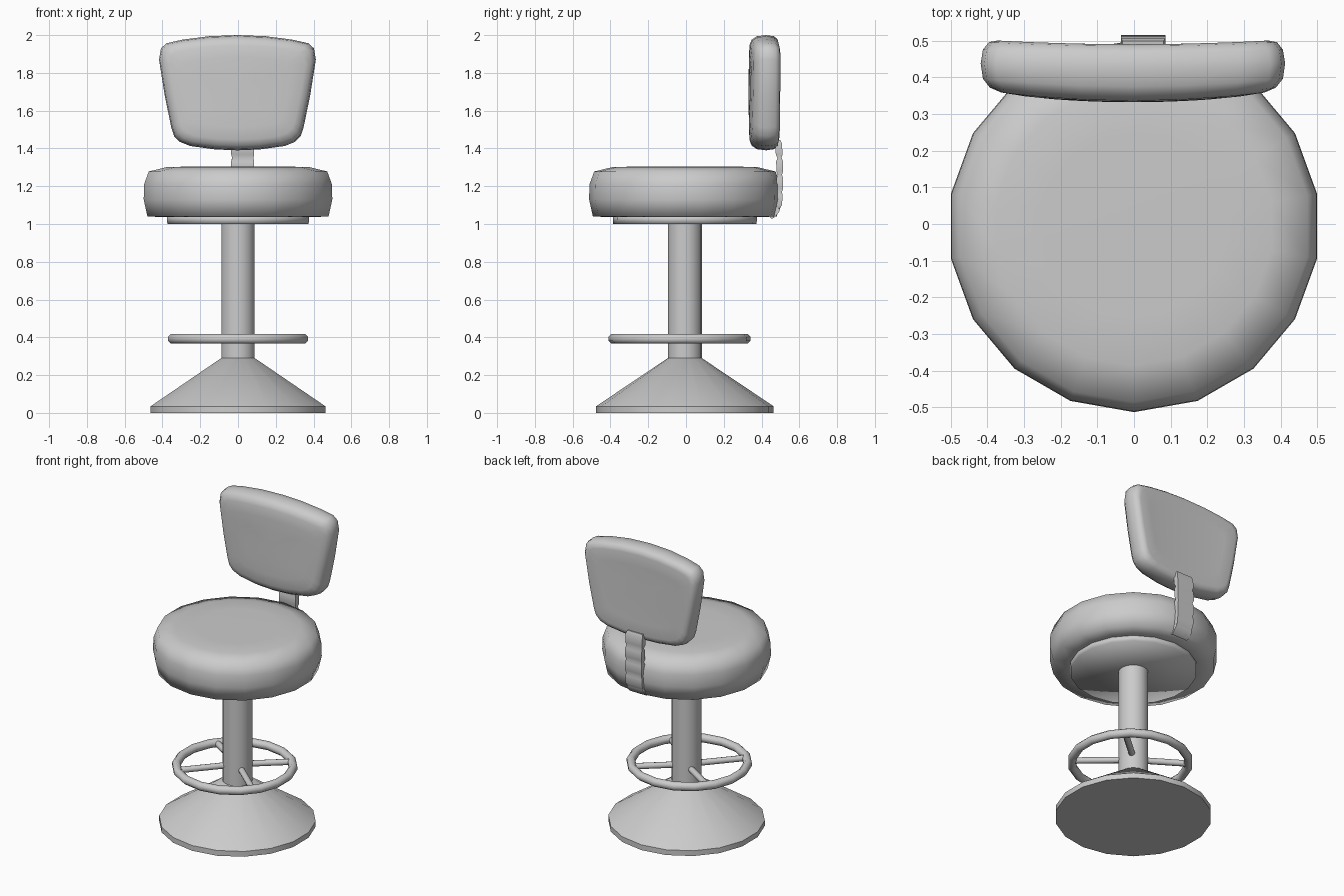
import bpy, bmesh, math
from mathutils import Vector

cube = bpy.data.objects.get("Cube")
if cube:
    bpy.data.objects.remove(cube, do_unlink=True)

grey = bpy.data.materials.new("light_grey")
grey.use_nodes = True
grey.diffuse_color = (0.6, 0.6, 0.6, 1)
grey.node_tree.nodes["Principled BSDF"].inputs["Base Color"].default_value = (0.6, 0.6, 0.6, 1)

SIDES = 18
AXIS_Y = -0.006


def finish(name, bm, angle=180):
    """Turn a bmesh into a smooth shaded object, sharp above the angle."""
    bmesh.ops.recalc_face_normals(bm, faces=bm.faces)
    mesh = bpy.data.meshes.new(name)
    bm.to_mesh(mesh)
    bm.free()
    mesh.materials.append(grey)
    obj = bpy.data.objects.new(name, mesh)
    bpy.context.collection.objects.link(obj)
    bpy.ops.object.select_all(action='DESELECT')
    obj.select_set(True)
    bpy.context.view_layer.objects.active = obj
    if angle >= 180:
        bpy.ops.object.shade_smooth()
    else:
        bpy.ops.object.shade_smooth_by_angle(angle=math.radians(angle))
    return obj


def skin(bm, rings, start=None, end=None, loop=False):
    """Bridge rings of points with quads; close the ends with fans to a point."""
    rows = [[bm.verts.new(p) for p in ring] for ring in rings]
    n = len(rows[0])
    pairs = list(zip(rows, rows[1:]))
    if loop:
        pairs.append((rows[-1], rows[0]))
    for a, b in pairs:
        for i in range(n):
            j = (i + 1) % n
            bm.faces.new((a[i], a[j], b[j], b[i]))
    for tip, row in ((start, rows[0]), (end, rows[-1])):
        if tip is not None:
            v = bm.verts.new(tip)
            for i in range(n):
                bm.faces.new((v, row[i], row[(i + 1) % n]))


def lathe(name, profile, angle=180, sides=SIDES):
    """Solid of revolution about the stool axis, profile as (radius, z)."""
    bm = bmesh.new()
    turns = [2 * math.pi * i / sides - math.pi / 2 for i in range(sides)]
    rings = [[(r * math.cos(t), AXIS_Y + r * math.sin(t), z) for t in turns]
             for r, z in profile]
    skin(bm, rings, (0, AXIS_Y, profile[0][1]), (0, AXIS_Y, profile[-1][1]))
    return finish(name, bm, angle)


# Flared base, column, seat plate and padded seat
lathe("base", [(0.47, 0), (0.47, 0.035), (0.09, 0.29)], 40)
lathe("column", [(0.09, 0.28), (0.09, 1.01)], 60)
lathe("seat_plate", [(0.38, 1.0), (0.382, 1.045)])
lathe("seat", [(0.385, 1.036), (0.487, 1.04), (0.507, 1.13), (0.505, 1.21),
               (0.48, 1.278), (0.38, 1.302), (0.25, 1.304)])

# Foot ring
RING_Y, RING_Z, RING_R, TUBE = -0.034, 0.392, 0.351, 0.027
bm = bmesh.new()
rings = []
for i in range(SIDES):
    t = 2 * math.pi * i / SIDES + math.pi / 2
    ring = []
    for k in range(8):
        a = 2 * math.pi * (k + 0.5) / 8
        r = RING_R + TUBE * math.cos(a)
        ring.append((r * math.cos(t), RING_Y + r * math.sin(t), RING_Z + TUBE * math.sin(a)))
    rings.append(ring)
skin(bm, rings, loop=True)
finish("foot_ring", bm)

# Four spokes between column and foot ring
for n, degrees in enumerate((45, 143, 225, 323)):
    t = math.radians(degrees)
    along = Vector((math.cos(t), math.sin(t), 0))
    side = Vector((-along.y, along.x, 0))
    rings = []
    for d in (0.06, 0.345):
        centre = Vector((0, RING_Y * d / RING_R, RING_Z)) + along * d
        rings.append([centre + side * 0.02 * math.cos(a) + Vector((0, 0, 0.02 * math.sin(a)))
                      for a in (math.pi * k / 4 for k in range(8))])
    bm = bmesh.new()
    skin(bm, rings)
    finish(f"spoke_{n + 1}", bm)

# Cushioned backrest: half outline mirrored, then layered from front to back
half = [(0, 2.0), (0.15, 1.994), (0.29, 1.976), (0.375, 1.957), (0.405, 1.93),
        (0.415, 1.87), (0.385, 1.68), (0.35, 1.51), (0.335, 1.465), (0.305, 1.435),
        (0.25, 1.413), (0.12, 1.395), (0, 1.39)]
outline = half + [(-x, z) for x, z in reversed(half[1:-1])]
MID_Z = 1.7
# each layer: depth, inset from the outline, bow towards the sides
layers = [(0.332, 0.2, 0.028), (0.333, 0.12, 0.028), (0.336, 0.055, 0.028),
          (0.347, 0.025, 0.026), (0.375, 0.006, 0.02), (0.425, 0, 0.012),
          (0.465, 0.006, 0.01), (0.485, 0.022, 0.011), (0.49, 0.045, 0.012),
          (0.489, 0.12, 0.012), (0.488, 0.2, 0.012)]


def backrest_ring(depth, inset, bow):
    ring = []
    for x, z in outline:
        px = x * (1 - inset / 0.41)
        pz = MID_Z + (z - MID_Z) * (1 - inset / 0.305)
        ring.append((px - 0.003, depth + bow * (px / 0.4) ** 2, pz))
    return ring


bm = bmesh.new()
skin(bm, [backrest_ring(*layer) for layer in layers],
     (0, layers[0][0], MID_Z), (0, layers[-1][0], MID_Z))
finish("backrest", bm)

# Ribbed support strap joining seat and backrest
path = [(0.445, 1.035), (0.488, 1.085), (0.496, 1.17), (0.497, 1.26),
        (0.495, 1.35), (0.488, 1.445)]
STRAP_X = 0.025
rings = []
for (y0, z0), (y1, z1) in zip(path, path[1:]):
    for f, thick, wide in ((0, 0.011, 0.056), (0.2, 0.018, 0.061), (0.8, 0.018, 0.061),
                           (1, 0.011, 0.056)):
        along = Vector((0, y1 - y0, z1 - z0))
        out = Vector((0, along.z, -along.y)).normalized() * thick
        mid = Vector((STRAP_X, y0, z0)) + along * f
        w = Vector((wide, 0, 0))
        rings.append([mid - w - out, mid + w - out, mid + w + out, mid - w + out])
bm = bmesh.new()
skin(bm, rings, (STRAP_X, *path[0]), (STRAP_X, *path[-1]))
bmesh.ops.remove_doubles(bm, verts=bm.verts, dist=0.004)
finish("support_strap", bm, 50)
